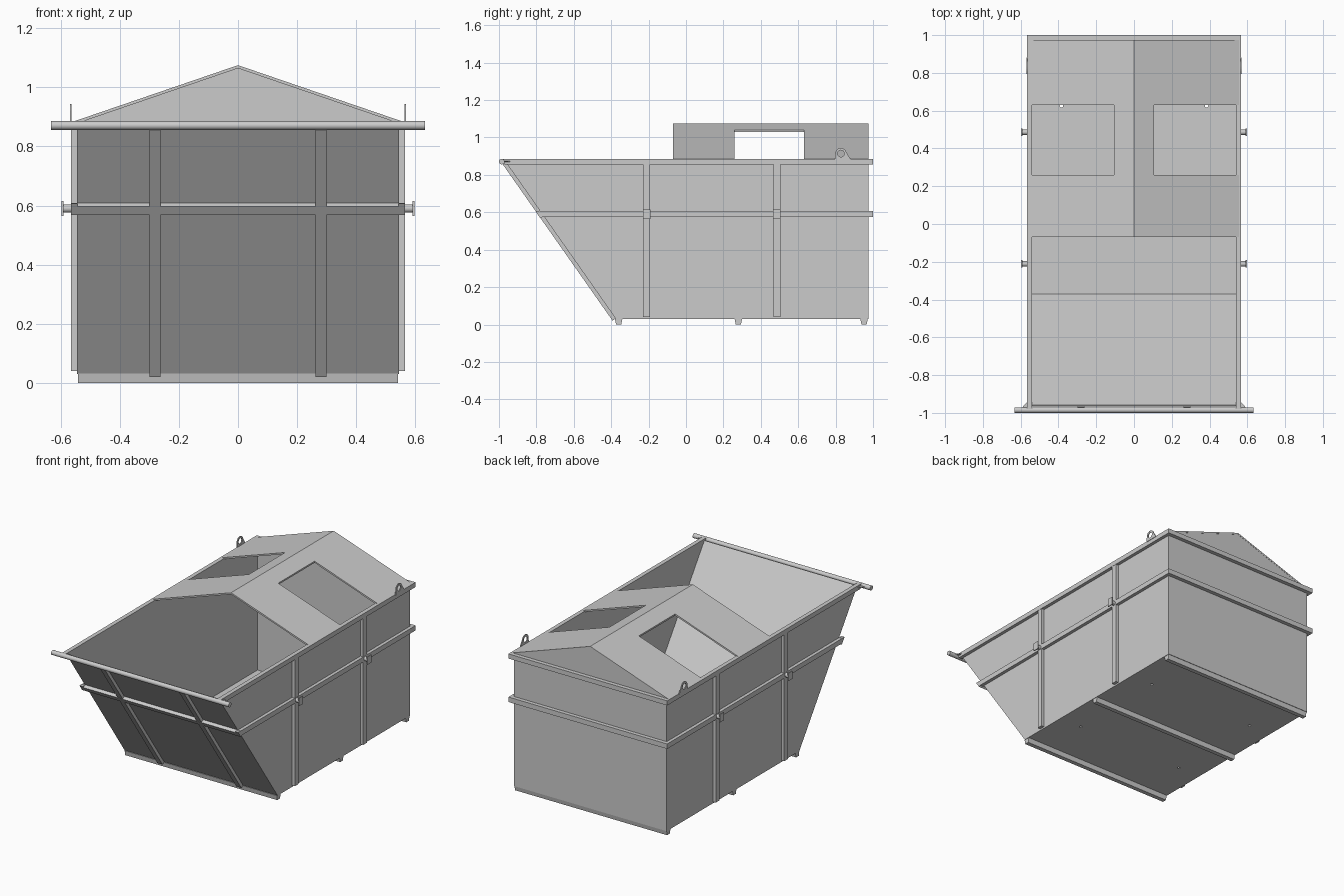
import bpy, bmesh
from math import pi, sin, cos

if "Cube" in bpy.data.objects:
    bpy.data.objects.remove(bpy.data.objects["Cube"])


def finish(name, bm):
    bmesh.ops.recalc_face_normals(bm, faces=bm.faces)
    me = bpy.data.meshes.new(name)
    bm.to_mesh(me)
    bm.free()
    ob = bpy.data.objects.new(name, me)
    bpy.context.collection.objects.link(ob)
    return ob


def prism(name, pts, x0, x1):
    """Extrude a (y, z) outline from x0 to x1."""
    bm = bmesh.new()
    f = bm.faces.new([bm.verts.new((x0, y, z)) for y, z in pts])
    r = bmesh.ops.extrude_face_region(bm, geom=[f])
    vs = [v for v in r["geom"] if isinstance(v, bmesh.types.BMVert)]
    bmesh.ops.translate(bm, verts=vs, vec=(x1 - x0, 0, 0))
    return finish(name, bm)


def box(name, x0, x1, y0, y1, z0, z1):
    return prism(name, [(y0, z0), (y1, z0), (y1, z1), (y0, z1)], x0, x1)


def rod(name, r, loc, length, axis="x", seg=24):
    rot = (0, pi / 2, 0) if axis == "x" else (0, 0, 0)
    bpy.ops.mesh.primitive_cylinder_add(vertices=seg, radius=r, depth=length, location=loc, rotation=rot)
    ob = bpy.context.object
    ob.name = name
    bpy.ops.object.shade_smooth_by_angle()
    return ob


def cut(ob, cutter):
    m = ob.modifiers.new("cut", "BOOLEAN")
    m.operation, m.solver, m.object = "DIFFERENCE", "EXACT", cutter
    cutter.hide_render = True
    cutter.hide_set(True)


def slope(z, off=0.0):
    """y of the slanted front at height z, pushed outward by off."""
    return -0.375 - (z - 0.03) * 0.7024 - off / 0.818


W, O = 0.545, 0.566          # wall and frame half widths
B, T = 0.975, 0.885          # back wall y, rim height

# Open skip body: floor, back, slanted front and two sides
bm = bmesh.new()
prof = [(slope(0.87), 0.87), (slope(0.03), 0.03), (B, 0.03), (B, 0.87)]
L, R = [[bm.verts.new((s * W, y, z)) for y, z in prof] for s in (-1, 1)]
bm.faces.new(L)
bm.faces.new(R[::-1])
for i in range(3):
    bm.faces.new((L[i + 1], L[i], R[i], R[i + 1]))
body = finish("skip_body", bm)
sol = body.modifiers.new("thickness", "SOLIDIFY")
sol.thickness, sol.offset, sol.use_even_offset = 0.006, -1, True
for x in (-0.385, 0.385):
    for y in (-0.04, 0.625):
        cut(body, rod("drain_hole_cutter", 0.009, (x, y, 0.03), 0.05, "z", 12))

# Floor skids
for y in (-0.36, 0.28, 0.952):
    prism("floor_skid", [(y - 0.014, 0), (y + 0.014, 0), (y + 0.02, 0.031), (y - 0.02, 0.031)], -W + 0.003, W - 0.003)

# Side frames, pins and lifting lugs
for s in (-1, 1):
    a, b = s * (W - 0.002), s * O
    prism("side_rim", [(-0.985, T), (-0.968, 0.855), (1.0, 0.855), (1.0, T)], s * (W - 0.006), b)
    prism("side_rail", [(slope(0.575, 0.021), 0.575), (1.0, 0.575), (1.0, 0.607), (slope(0.607, 0.021), 0.607)], a, b)
    for y in (-0.211, 0.486):
        box("side_post", a, s * (O - 0.001), y - 0.018, y + 0.018, 0.04, 0.856)
        rod("pin", 0.014, (s * 0.578, y, 0.59), 0.03)
        box("pin_plate", s * 0.591, s * 0.597, y - 0.02, y + 0.02, 0.565, 0.616)
    arc = [(0.828 + 0.03 * cos(t * pi / 12), 0.914 + 0.03 * sin(t * pi / 12)) for t in range(1, 12)]
    lug = prism("lifting_lug", [(0.795, 0.88), (0.882, 0.88), *arc], s * 0.563, s * 0.569)
    cut(lug, rod("lug_hole_cutter", 0.018, (s * 0.566, 0.828, 0.914), 0.05))
    # corner gusset between rim and front bar
    bm = bmesh.new()
    f = bm.faces.new([bm.verts.new((s * x, y, 0.87)) for x, y in ((0.56, -0.935), (0.56, -0.98), (0.6, -0.98))])
    r = bmesh.ops.extrude_face_region(bm, geom=[f])
    bmesh.ops.translate(bm, verts=[v for v in r["geom"] if isinstance(v, bmesh.types.BMVert)], vec=(0, 0, 0.005))
    finish("corner_gusset", bm)

# Back rails
box("back_rim", -O, O, B - 0.006, 1.0, 0.855, T)
box("back_rail", -O, O, B - 0.002, 1.0, 0.575, 0.607)


# Slanted front posts, rail and lifting bar
def slanted(name, z0, z1, off, x0, x1):
    d = 0.575 * off
    prism(name, [(slope(z0), z0), (slope(z1), z1),
                 (slope(z1) - 0.818 * off, z1 - d), (slope(z0) - 0.818 * off, z0 - d)], x0, x1)


for x in (-0.281, 0.281):
    slanted("front_post", 0.032, 0.868, 0.02, x - 0.018, x + 0.018)
slanted("front_rail", 0.58, 0.609, 0.021, -O, O)
rod("front_bar", 0.0148, (0, -0.985, 0.871), 1.265)

# Pitched roof with two side hatches
Y0, RX, RZ = -0.07, 0.555, 1.075
bm = bmesh.new()
rows = [[bm.verts.new((x, y, z)) for x, z in ((-RX, T), (0, RZ), (RX, T))] for y in (Y0, B)]
for i in range(2):
    bm.faces.new((rows[0][i], rows[0][i + 1], rows[1][i + 1], rows[1][i]))
roof = finish("roof", bm)
for p in roof.data.polygons:
    if p.normal.z < 0:
        p.flip()
sol = roof.modifiers.new("thickness", "SOLIDIFY")
sol.thickness, sol.offset, sol.use_even_offset = 0.01, -1, True
for s in (-1, 1):
    cut(roof, box("hatch_cutter", s * 0.105, s * 0.7, 0.26, 0.63, 0.8, 1.2))

# Closed back gable
bm = bmesh.new()
tri = ((-RX + 0.01, T - 0.005), (RX - 0.01, T - 0.005), (0, RZ - 0.004))
f = bm.faces.new([bm.verts.new((x, B - 0.007, z)) for x, z in tri])
r = bmesh.ops.extrude_face_region(bm, geom=[f])
bmesh.ops.translate(bm, verts=[v for v in r["geom"] if isinstance(v, bmesh.types.BMVert)], vec=(0, 0.006, 0))
finish("back_gable", bm)
